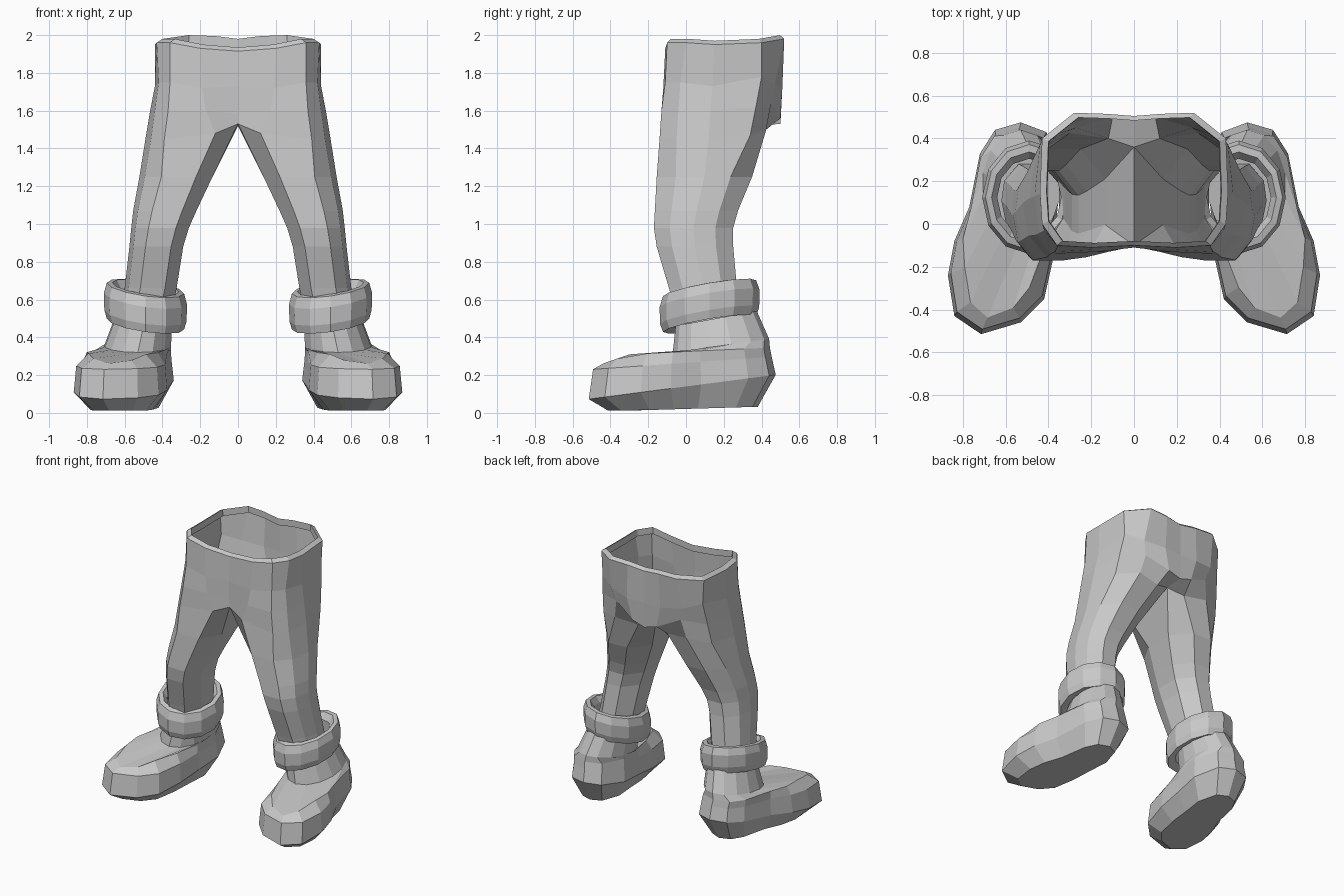
import bpy
import bmesh
from math import cos, sin, pi
from mathutils import Vector

default_cube = bpy.data.objects.get("Cube")
if default_cube:
    bpy.data.objects.remove(default_cube, do_unlink=True)

grey = bpy.data.materials.new("plain_grey")
grey.use_nodes = True
grey.diffuse_color = (0.58, 0.58, 0.58, 1)
grey.node_tree.nodes["Principled BSDF"].inputs["Base Color"].default_value = grey.diffuse_color


def bridge(bm, lower, upper, closed=True):
    """Join two rings of vertices with quads."""
    count = len(lower)
    for i in range(count if closed else count - 1):
        j = (i + 1) % count
        bm.faces.new((lower[i], lower[j], upper[j], upper[i]))


def add_rings(bm, rings, side=1):
    return [[bm.verts.new((p[0] * side, p[1], p[2])) for p in ring] for ring in rings]


def finish(bm, name):
    bmesh.ops.recalc_face_normals(bm, faces=bm.faces[:])
    mesh = bpy.data.meshes.new(name)
    bm.to_mesh(mesh)
    bm.free()
    mesh.materials.append(grey)
    obj = bpy.data.objects.new(name, mesh)
    bpy.context.collection.objects.link(obj)
    return obj


def ellipse(count, cx, cy, rx, ry, height):
    """Ring that starts at the back and runs to the outer side."""
    ring = []
    for i in range(count):
        a = pi / 2 - 2 * pi * i / count
        x, y = cx + rx * cos(a), cy + ry * sin(a)
        ring.append((x, y, height(x, y)))
    return ring


# Trousers: half of the hips, open along the middle, from front to back
waist = [(0, -.10, 1.915), (.2, -.11, 1.93), (.36, -.10, 1.96),
         (.43, 0, 1.96), (.44, .15, 1.95), (.43, .4, 1.96),
         (.28, .52, 1.98), (.13, .515, 1.975), (0, .505, 1.96)]
hips = [(0, -.11, 1.73), (.19, -.12, 1.72), (.36, -.11, 1.75),
        (.42, -.03, 1.75), (.44, .14, 1.73), (.42, .4, 1.78),
        (.3, .47, 1.74), (.14, .51, 1.72), (0, .505, 1.72)]
seat = [(0, -.105, 1.58), (.17, -.13, 1.6), (.37, -.13, 1.6),
        (.44, -.04, 1.6), (.465, .13, 1.6), (.44, .37, 1.62),
        (.27, .45, 1.64), (.1, .5, 1.56), (0, .5, 1.53)]
crotch = [(0, -.1, 1.53), (.12, -.13, 1.48), (.39, -.14, 1.45),
          (.46, -.05, 1.45), (.49, .12, 1.45), (.455, .34, 1.47),
          (.3, .425, 1.5), (.12, .4, 1.48), (0, .36, 1.52)]

# Rolled lip inside the waist
lip = [(x * .93, .2 + (y - .2) * .93, z + .02) for x, y, z in waist]
lip_inside = [(x * .99, y, z - .05) for x, y, z in lip]

# Leg section, stretched to the inner, outer, front and back limits per level
section = [(-1, -.4), (-.55, -1), (.4, -1), (.85, -.6), (1, 0),
           (.9, .55), (.4, 1), (-.4, 1), (-1, .45)]
levels = [(1.25, .135, .522, -.155, .35), (1.07, .22, .555, -.165, .275),
          (.98, .26, .565, -.17, .25), (.88, .29, .575, -.155, .25),
          (.66, .325, .6, -.09, .27), (.54, .35, .62, -.06, .28)]
legs = [[((inner + outer) / 2 + u * (outer - inner) / 2,
          (front + back) / 2 + v * (back - front) / 2, z) for u, v in section]
        for z, inner, outer, front, back in levels]

bm = bmesh.new()
rings = add_rings(bm, [lip_inside, lip, waist, hips, seat, crotch] + legs)
for k in range(len(rings) - 1):
    bridge(bm, rings[k], rings[k + 1], closed=k >= 5)
trousers = finish(bm, "trousers")
mirror = trousers.modifiers.new("mirror", 'MIRROR')
mirror.use_clip = True

# Boot outline, from the heel along the outer side to the toe and back
outline = [(.53, .475), (.65, .44), (.72, .33), (.77, .08), (.84, -.08),
           (.87, -.24), (.84, -.43), (.715, -.515), (.53, -.46), (.42, -.35),
           (.375, -.15), (.36, .05), (.34, .25), (.41, .43)]


def foot_ring(width, length, height):
    """Outline narrowed about the slanted middle line of the foot."""
    ring = []
    for x, y in outline:
        middle = .59 - .14 * y
        ny = y * length
        ring.append((.59 - .14 * ny + (x - middle) * width(y), ny, height(ny)))
    return ring


def instep_width(y):
    return .65 + .3 * min(1, max(0, (y + .3) / .35))


boot_rings = [
    foot_ring(lambda y: .66, .8, lambda y: .012 + .03 * max(0, y + .3)),
    foot_ring(lambda y: 1, 1, lambda y: .14 + .13 * y),
    foot_ring(lambda y: .95, .955, lambda y: .265 + .07 * y),
    foot_ring(instep_width, .85, lambda y: .325 + .05 * y - .3 * max(0, -.3 - y)),
    ellipse(14, .53, .185, .18, .255, lambda x, y: .33 + .14 * y),
    ellipse(14, .5, .16, .155, .215, lambda x, y: .5 + .18 * (y - .16)),
]
# The heel stays full where the outline is pulled in for the toe
boot_rings[3] = [(x, y * (1.1 if y > 0 else 1), z) for x, y, z in boot_rings[3]]

# Cuff profile: radius factor and height
cuff_profile = [(.68, .06), (.8, .1), (.93, .095), (1, .04),
                (.99, -.05), (.93, -.095), (.7, -.08)]


def cuff_ring(radius, lift):
    return ellipse(12, .49, .125, .22 * radius, .265 * radius,
                   lambda x, y: .565 + lift + .14 * (x - .49) + .17 * (y - .125))


for name, side in (("left", 1), ("right", -1)):
    bm = bmesh.new()
    rings = add_rings(bm, boot_rings, side)
    for lower, upper in zip(rings, rings[1:]):
        bridge(bm, lower, upper)
    bm.faces.new(rings[0])
    bm.faces.new(rings[-1])
    finish(bm, name + "_boot")

    bm = bmesh.new()
    rings = add_rings(bm, [cuff_ring(r, h) for r, h in cuff_profile], side)
    for lower, upper in zip(rings, rings[1:] + rings[:1]):
        bridge(bm, lower, upper)
    finish(bm, name + "_boot_cuff")
